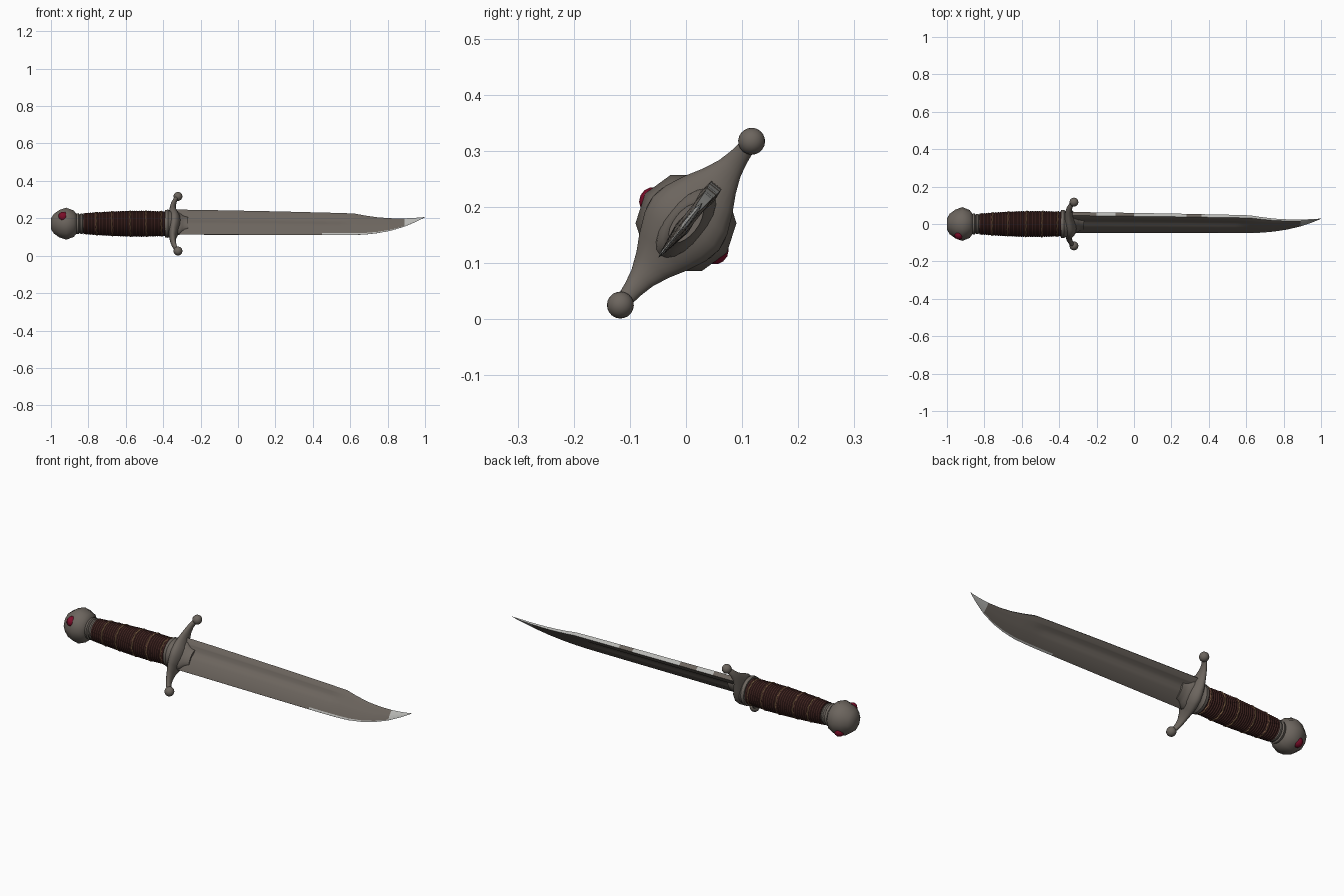
import bpy, bmesh, math
from mathutils import Matrix, Vector

if "Cube" in bpy.data.objects:
    bpy.data.objects.remove(bpy.data.objects["Cube"])

# The dagger is modelled along x with the blade upright, then rolled about its axis
ROLL = math.radians(38.7)
POSE = Matrix.Translation((0, 0, 0.171)) @ Matrix.Rotation(-ROLL, 4, 'X')


def material(name, rgb):
    m = bpy.data.materials.new(name)
    m.diffuse_color = (*rgb, 1)
    m.use_nodes = True
    m.node_tree.nodes["Principled BSDF"].inputs["Base Color"].default_value = m.diffuse_color
    return m


STEEL = material("dull_steel", (0.15, 0.13, 0.112))
BRIGHT = material("worn_bright_steel", (0.48, 0.48, 0.46))
LEATHER = material("red_brown_leather", (0.062, 0.021, 0.018))
WIRE = material("brass_wire", (0.24, 0.135, 0.07))
GEM = material("red_gem", (0.20, 0.004, 0.022))


def finish(name, bm, mats, angle=35):
    bmesh.ops.recalc_face_normals(bm, faces=bm.faces)
    me = bpy.data.meshes.new(name)
    bm.to_mesh(me)
    bm.free()
    ob = bpy.data.objects.new(name, me)
    bpy.context.collection.objects.link(ob)
    for m in mats:
        me.materials.append(m)
    ob.matrix_world = POSE
    bpy.ops.object.select_all(action='DESELECT')
    ob.select_set(True)
    bpy.context.view_layer.objects.active = ob
    bpy.ops.object.shade_smooth_by_angle(angle=math.radians(angle))
    return ob


def loft(name, rings, mats, angle=35, rule=None):
    """Skin closed rings of points; rule(face) returns a material index."""
    bm = bmesh.new()
    vs = [[bm.verts.new(p) for p in ring] for ring in rings]
    n = len(rings[0])
    for a, b in zip(vs, vs[1:]):
        for i in range(n):
            j = (i + 1) % n
            f = bm.faces.new((a[i], a[j], b[j], b[i]))
            if rule:
                f.material_index = rule(f.calc_center_median(), i)
    bm.faces.new(vs[0])
    bm.faces.new(vs[-1])
    return finish(name, bm, mats, angle)


def lathe(name, profile, mat, sides=24, phase=0.0, angle=35, wobble=0.0, flat=1.0):
    """Turn (x, radius) points around the x axis; flat scales the thickness."""
    rings = []
    for x, r in profile:
        ring = []
        for i in range(sides):
            a = phase + math.tau * i / sides
            ring.append((x + wobble * math.sin(a * 11) + wobble * 1.5 * math.cos(a),
                         flat * r * math.cos(a), r * math.sin(a)))
        rings.append(ring)
    return loft(name, rings, [mat], angle)


def ball(name, centre, r, mat, segs=16, rings=10, angle=60):
    bm = bmesh.new()
    bmesh.ops.create_uvsphere(bm, u_segments=segs, v_segments=rings, radius=r,
                              matrix=Matrix.Translation(centre))
    return finish(name, bm, [mat], angle)


def interp(table, x):
    for a, b in zip(table, table[1:]):
        if x <= b[0]:
            t = (x - a[0]) / (b[0] - a[0])
            return [p + (q - p) * t for p, q in zip(a[1:], b[1:])]
    return list(table[-1][1:])


# Pommel: ten-sided faceted knob with a gem on each cheek
lathe("pommel", [(-1.0, 0.03), (-0.985, 0.055), (-0.955, 0.077), (-0.918, 0.09),
                 (-0.878, 0.074), (-0.86, 0.05)], STEEL, 10, ROLL, 50)
for side, s in (("front", -1), ("back", 1)):
    ball("pommel_gem_" + side, (-0.935, s * 0.069, -0.006), 0.026, GEM, 10, 7)

# Neck rings between pommel and grip
lathe("pommel_neck", [(-0.872, 0.045), (-0.862, 0.055), (-0.852, 0.057), (-0.847, 0.049),
                      (-0.841, 0.055), (-0.833, 0.055), (-0.828, 0.05), (-0.815, 0.052)], STEEL)

# Grip: swelling handle wrapped in fine cord ribs
SWELL = [(-0.825, 0.056), (-0.72, 0.063), (-0.6, 0.068), (-0.5, 0.069), (-0.38, 0.065)]
profile = []
for i in range(145):
    x = -0.825 + 0.445 * i / 144
    profile.append((x, interp(SWELL, x)[0] + 0.0015 * math.cos(math.pi * i / 2)))
lathe("grip", profile, LEATHER, 28, angle=50)

# Twisted wire bands around the grip
for k, x in enumerate((-0.757, -0.673, -0.575, -0.49, -0.408)):
    r = interp(SWELL, x)[0]
    lathe("wire_band_%d" % (k + 1), [(x - 0.004, r - 0.004), (x - 0.003, r + 0.002), (x, r + 0.0035),
                                     (x + 0.003, r + 0.002), (x + 0.004, r - 0.004)],
          WIRE, 66, angle=60, wobble=0.0018)

# Collar where the grip meets the guard
lathe("guard_collar", [(-0.392, 0.06), (-0.39, 0.074), (-0.374, 0.076), (-0.366, 0.07),
                       (-0.35, 0.066)], STEEL, 24)

# Guard: broad lens-shaped centre drawn out into two forward-curling arms
# columns: height, centre x, half thickness, half width
ARM = [(0.0, -0.34, 0.036, 0.076), (0.03, -0.341, 0.034, 0.07), (0.065, -0.346, 0.025, 0.054),
       (0.095, -0.349, 0.018, 0.037), (0.125, -0.347, 0.015, 0.024), (0.15, -0.341, 0.013, 0.018),
       (0.17, -0.332, 0.013, 0.015), (0.188, -0.32, 0.011, 0.012)]
rows = [(-v, c, t, w) for v, c, t, w in ARM[:0:-1]] + ARM
loft("guard", [[(c + t * math.cos(math.tau * i / 20), w * math.sin(math.tau * i / 20), v)
                for i in range(20)] for v, c, t, w in rows], [STEEL], 60)
for side, s in (("upper", 1), ("lower", -1)):
    ball("guard_ball_" + side, (-0.321, 0, s * 0.187), 0.024, STEEL)

# Bolster: concave cone flowing from guard to blade
lathe("bolster", [(-0.34, 0.078), (-0.312, 0.07), (-0.298, 0.056), (-0.285, 0.047), (-0.266, 0.042)],
      STEEL, 20, angle=60, flat=0.5)

# Blade outline: x, spine height, edge height, half thickness, fuller strength
OUTLINE = [(-0.33, 0.087, -0.075, 0.015, 1), (-0.2, 0.085, -0.075, 0.015, 1),
           (0.2, 0.076, -0.077, 0.0135, 1), (0.54, 0.066, -0.078, 0.012, 1),
           (0.62, 0.063, -0.077, 0.011, 0), (0.68, 0.05, -0.074, 0.0095, 0),
           (0.75, 0.038, -0.064, 0.008, 0), (0.82, 0.033, -0.047, 0.007, 0),
           (0.89, 0.033, -0.02, 0.0055, 0), (0.95, 0.038, 0.012, 0.004, 0),
           (0.985, 0.043, 0.034, 0.002, 0), (1.0, 0.046, 0.045, 0.0005, 0)]
# Half section: fraction from edge to spine, thickness, fuller depth
SECTION = [(0.0, 0.04, 0), (0.07, 0.3, 0), (0.4, 0.9, 0), (0.5, 0.97, 0.2),
           (0.6, 1, 0.55), (0.7, 1, 0.55), (0.8, 1, 0.1), (0.84, 1, 0), (1.0, 0.8, 0)]
stations = sorted({o[0] for o in OUTLINE} | {-0.1, 0.0, 0.28, 0.36, 0.45, 0.58})
rings = []
for x in stations:
    top, low, t, ful = interp(OUTLINE, x)
    half = [(low + (top - low) * f, t * (k - d * ful)) for f, k, d in SECTION]
    rings.append([(x, -y, z) for z, y in half] + [(x, y, z) for z, y in reversed(half)])
N = len(SECTION)


def wear(c, i):
    """Bright wear along the spine, the forward cutting edge and the point."""
    spine = i == N - 1 and c.x > -0.2 and not (-0.1 < c.x < 0 or 0.28 < c.x < 0.36)
    edge = i in (0, 2 * N - 2, 2 * N - 1) and 0.45 < c.x
    return int(spine or edge or c.x > 0.9)


loft("blade", rings, [STEEL, BRIGHT], 25, wear)
